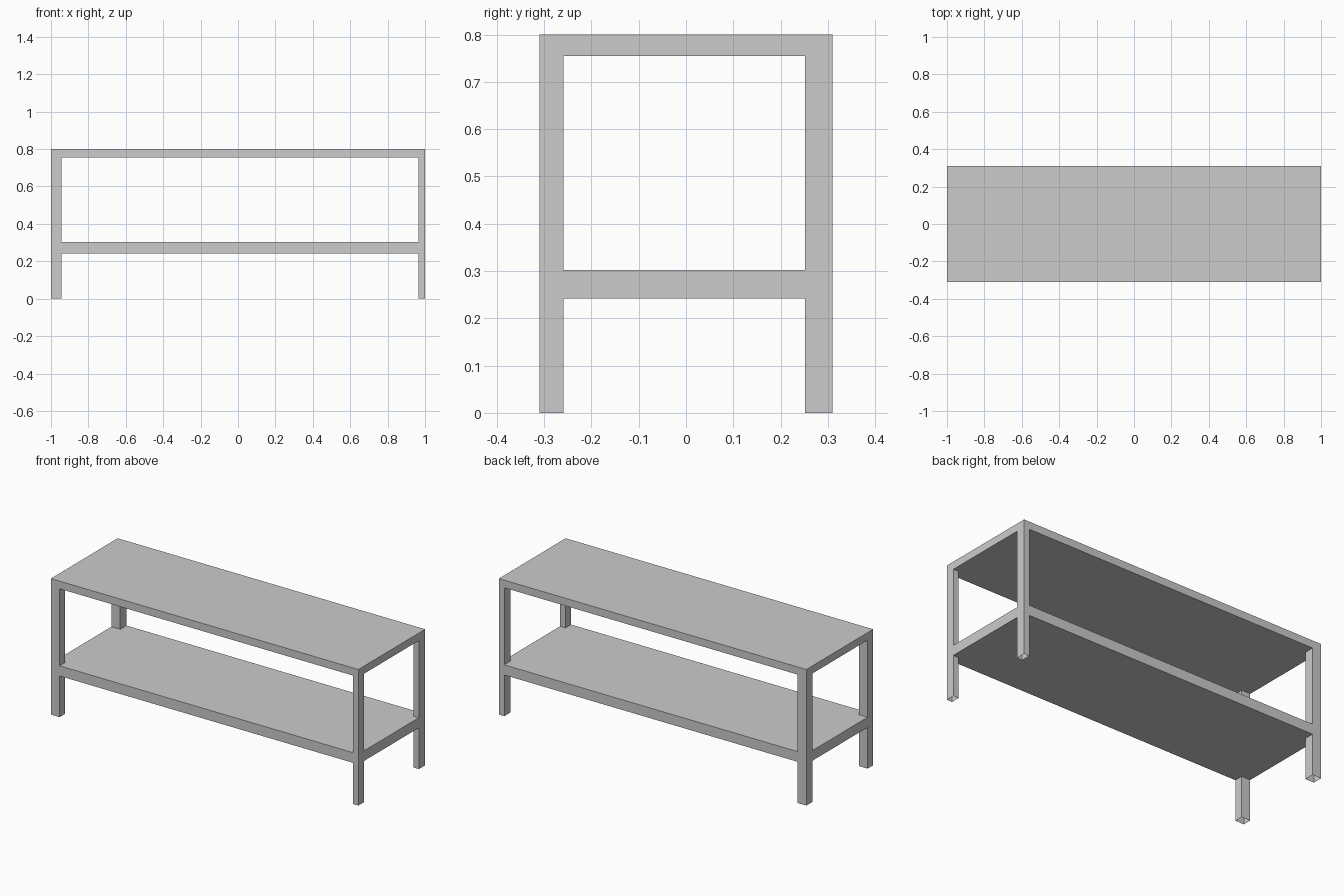
import bpy
import bmesh

if "Cube" in bpy.data.objects:
    bpy.data.objects.remove(bpy.data.objects["Cube"])

# Grid lines: left legs are wider than right ones, back legs deeper than front ones
XS = [-1.0, -0.943, 0.965, 1.0]
YS = [-0.31, -0.259, 0.252, 0.31]
LEG, SHELF, POST, TOP = 0.242, 0.302, 0.755, 0.80


def is_corner(face):
    """True when the face is one of the four corner cells of the 3x3 grid."""
    c = face.calc_center_median()
    return not (XS[1] < c.x < XS[2]) and not (YS[1] < c.y < YS[2])


def raise_faces(bm, faces, z):
    """Extrude faces up to height z, dropping the inner start faces."""
    result = bmesh.ops.extrude_face_region(bm, geom=faces)["geom"]
    bmesh.ops.delete(bm, geom=faces, context='FACES_ONLY')
    for v in result:
        if isinstance(v, bmesh.types.BMVert):
            v.co.z = z
    return [f for f in result if isinstance(f, bmesh.types.BMFace)]


def add_grid(bm, z, skip_corners=False):
    """Add a 3x3 grid of faces at height z, optionally without corner cells."""
    verts = [[bm.verts.new((x, y, z)) for y in YS] for x in XS]
    faces = []
    for i in range(3):
        for j in range(3):
            if skip_corners and i != 1 and j != 1:
                continue
            faces.append(bm.faces.new((verts[i][j], verts[i + 1][j],
                                       verts[i + 1][j + 1], verts[i][j + 1])))
    return faces


def add_slab(bm, z0, z1):
    """Solid board whose underside is open where the legs run into it."""
    top = raise_faces(bm, add_grid(bm, z0), z1)
    add_grid(bm, z0, skip_corners=True)
    return top


bm = bmesh.new()

# Legs: four tubes, open at the floor
feet = add_grid(bm, 0.0)
bmesh.ops.delete(bm, geom=[f for f in feet if not is_corner(f)], context='FACES')
leg_tops = raise_faces(bm, [f for f in bm.faces], LEG)
bmesh.ops.delete(bm, geom=leg_tops, context='FACES_ONLY')

# Lower shelf, with the upper posts growing from its corners
shelf_top = add_slab(bm, LEG, SHELF)
post_tops = raise_faces(bm, [f for f in shelf_top if is_corner(f)], POST)
bmesh.ops.delete(bm, geom=post_tops, context='FACES_ONLY')

# Table top
add_slab(bm, POST, TOP)

# Weld everything into one flush shell
bmesh.ops.remove_doubles(bm, verts=bm.verts, dist=0.0005)
bmesh.ops.recalc_face_normals(bm, faces=bm.faces)

mesh = bpy.data.meshes.new("two_tier_table")
bm.to_mesh(mesh)
bm.free()
table = bpy.data.objects.new("two_tier_table", mesh)
bpy.context.collection.objects.link(table)
